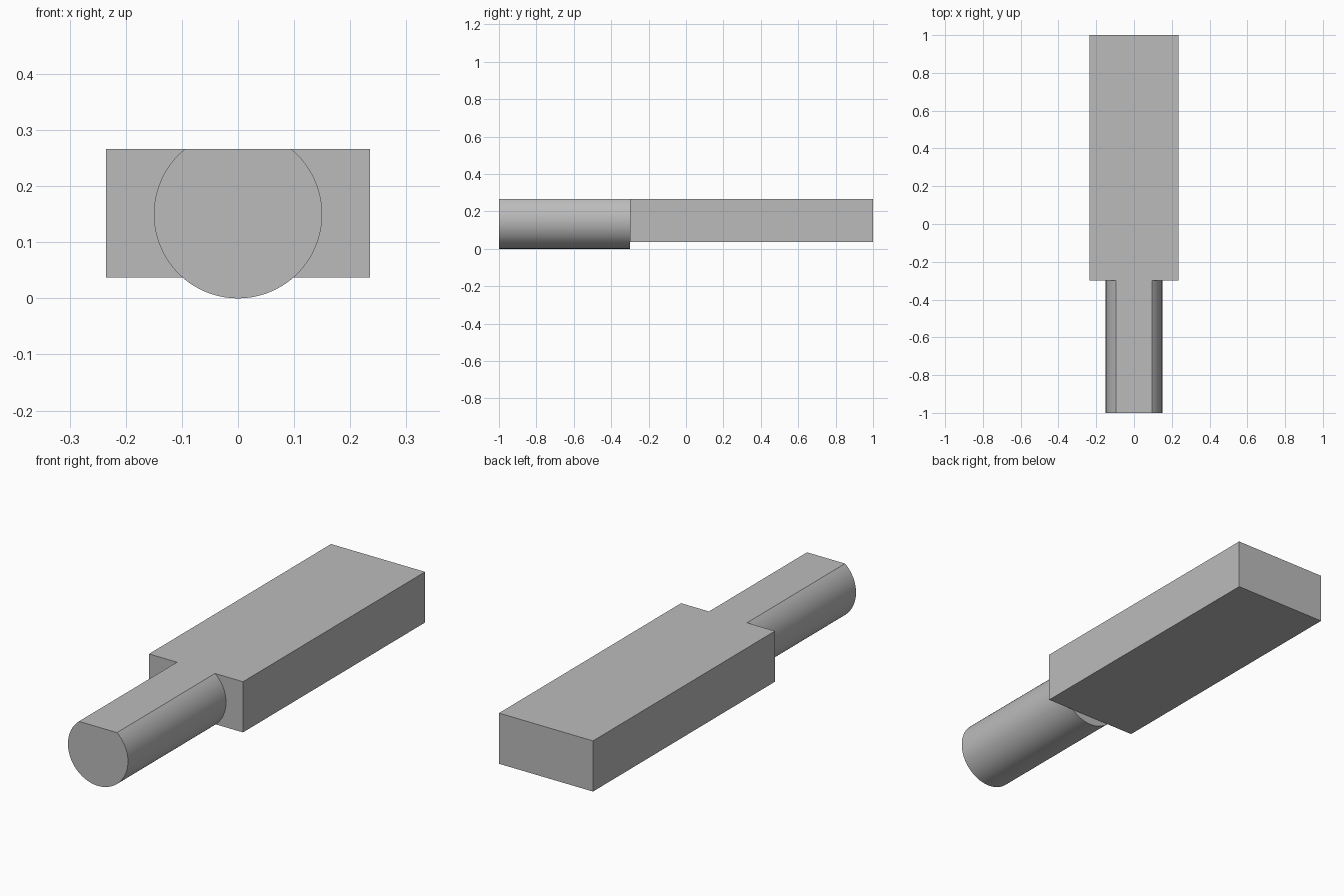
import bpy
import math

cube = bpy.data.objects.get("Cube")
if cube:
    bpy.data.objects.remove(cube, do_unlink=True)

RADIUS = 0.15       # shank radius, resting on the ground
TOP = 0.266         # shared flat top
BOTTOM = 0.037      # underside of the block
HALF_WIDTH = 0.235
SHOULDER = -0.3     # where shank meets block
SEGMENTS = 72

grey = bpy.data.materials.new("plain grey")
grey.use_nodes = True
colour = (0.5, 0.5, 0.5, 1)
grey.diffuse_color = colour
grey.node_tree.nodes["Principled BSDF"].inputs["Base Color"].default_value = colour


def extrude_profile(name, profile, y0, y1):
    """Solid from an x-z profile (counter-clockwise from the front), run along y."""
    n = len(profile)
    verts = [(x, y, z) for y in (y0, y1) for x, z in profile]
    faces = [tuple(range(n)), tuple(reversed(range(n, 2 * n)))]
    for i in range(n):
        j = (i + 1) % n
        faces.append((i, i + n, j + n, j))
    mesh = bpy.data.meshes.new(name)
    mesh.from_pydata(verts, [], faces)
    mesh.materials.append(grey)
    obj = bpy.data.objects.new(name, mesh)
    bpy.context.collection.objects.link(obj)
    return obj


# Rectangular block
w = HALF_WIDTH
extrude_profile("block", [(-w, BOTTOM), (w, BOTTOM), (w, TOP), (-w, TOP)], SHOULDER, 1)

# Round shank with a flat cut level with the block's top
start = math.asin((TOP - RADIUS) / RADIUS)
sweep = math.pi + 2 * start
arc = []
for i in range(SEGMENTS + 1):
    a = math.pi - start + sweep * i / SEGMENTS
    arc.append((RADIUS * math.cos(a), RADIUS + RADIUS * math.sin(a)))
shank = extrude_profile("shank", arc, -1, SHOULDER)

bpy.ops.object.select_all(action="DESELECT")
shank.select_set(True)
bpy.context.view_layer.objects.active = shank
bpy.ops.object.shade_smooth_by_angle(angle=math.radians(30))
